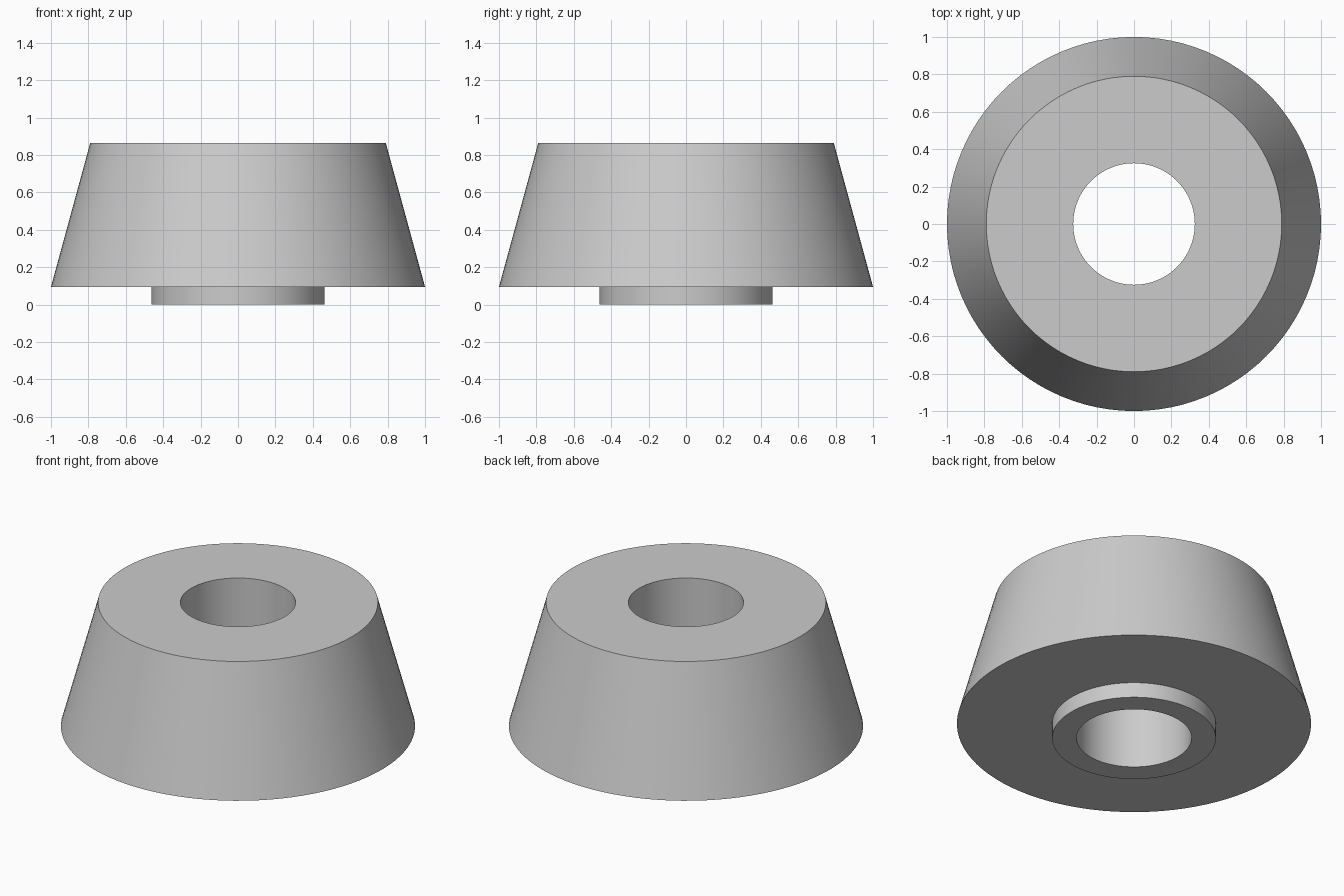
import bpy
import bmesh
import math

if "Cube" in bpy.data.objects:
    bpy.data.objects.remove(bpy.data.objects["Cube"])

SIDES = 96

grey = bpy.data.materials.new("plain grey")
grey.diffuse_color = (0.6, 0.6, 0.6, 1.0)
grey.use_nodes = True
grey.node_tree.nodes["Principled BSDF"].inputs["Base Color"].default_value = grey.diffuse_color


def lathe(name, profile):
    """Revolve a closed (radius, height) profile around z."""
    bm = bmesh.new()
    rings = []
    for r, z in profile:
        rings.append([bm.verts.new((r * math.cos(2 * math.pi * i / SIDES),
                                    r * math.sin(2 * math.pi * i / SIDES), z))
                      for i in range(SIDES)])
    for a, b in zip(rings, rings[1:] + rings[:1]):
        for i in range(SIDES):
            j = (i + 1) % SIDES
            bm.faces.new((a[i], a[j], b[j], b[i]))
    bmesh.ops.recalc_face_normals(bm, faces=bm.faces)
    mesh = bpy.data.meshes.new(name)
    bm.to_mesh(mesh)
    bm.free()
    mesh.materials.append(grey)
    obj = bpy.data.objects.new(name, mesh)
    bpy.context.collection.objects.link(obj)
    bpy.context.view_layer.objects.active = obj
    obj.select_set(True)
    bpy.ops.object.shade_smooth_by_angle(angle=math.radians(12))
    obj.select_set(False)
    return obj


# Tapered foot with a straight bore and a short collar underneath
lathe("tapered_foot", [
    (0.325, 0.0), (0.462, 0.0),      # collar underside
    (0.462, 0.095), (1.0, 0.095),    # step out to the wide base
    (0.79, 0.865), (0.325, 0.865),   # sloped wall and flat top
])
